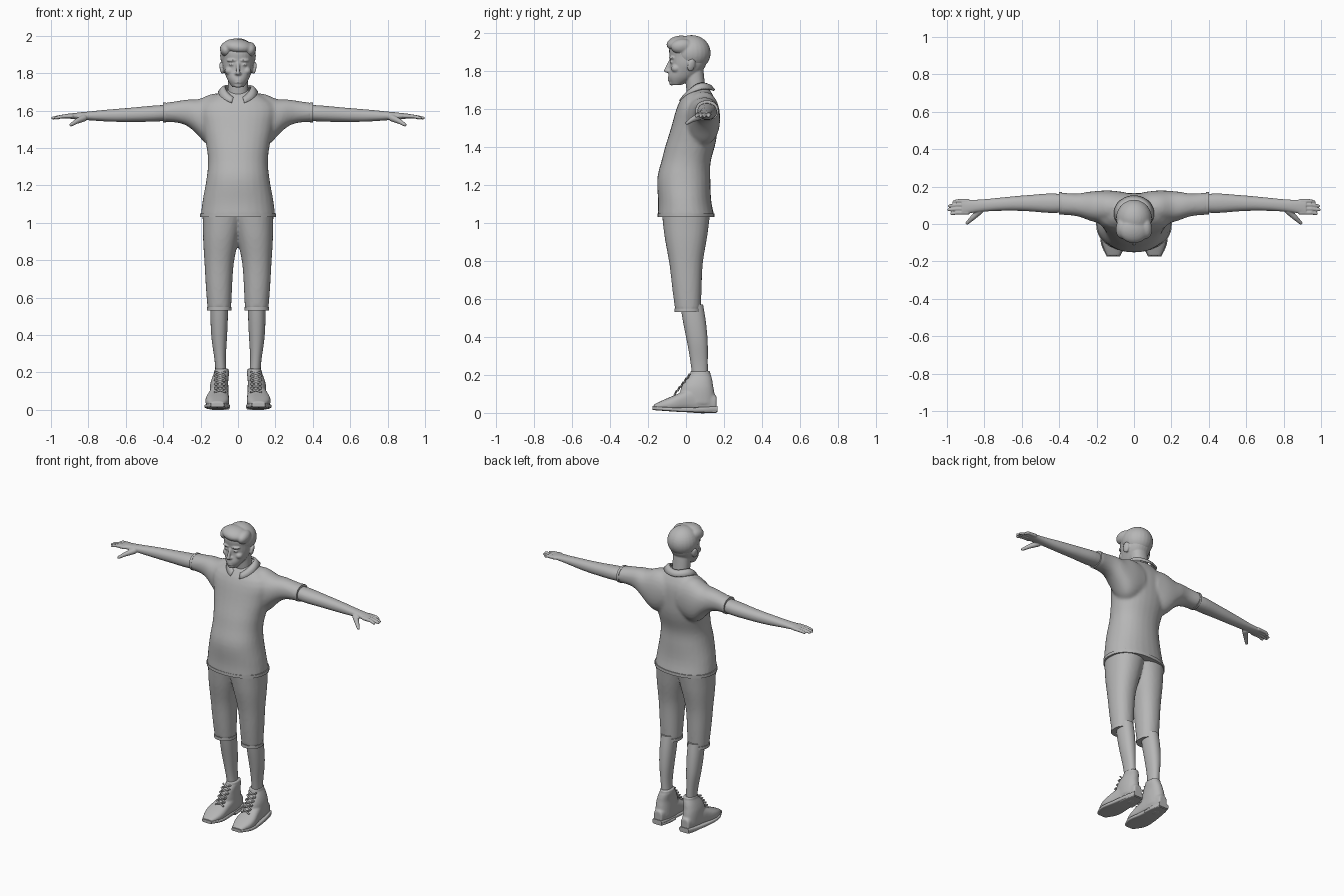
import bpy, bmesh, math
from mathutils import Vector, Matrix, Euler

default_cube = bpy.data.objects.get("Cube")
if default_cube:
    bpy.data.objects.remove(default_cube, do_unlink=True)

grey = bpy.data.materials.new("plain_grey")
grey.use_nodes = True
grey.diffuse_color = (.47, .47, .47, 1)
grey.node_tree.nodes["Principled BSDF"].inputs["Base Color"].default_value = grey.diffuse_color


def along(values, t):
    """Smooth value at fraction t of an evenly spread list."""
    last = len(values) - 1
    if not last:
        return values[0]
    i = min(int(t * last), last - 1)
    t = t * last - i
    start, end = values[i], values[i + 1]
    leave = (end - values[max(i - 1, 0)]) / 2
    arrive = (values[min(i + 2, last)] - start) / 2
    rise = end - start
    return start + leave * t + (3 * rise - 2 * leave - arrive) * t**2 + (leave + arrive - 2 * rise) * t**3


def tube(bm, path, wide, deep, power=2.2, sides=28, steps=24):
    """Loft rings along a path, square to its main axis; wide and deep are half sizes."""
    path = [Vector(point) for point in path]
    span = path[-1] - path[0]
    axis = max(range(3), key=lambda k: abs(span[k]))
    across, upward = [k for k in range(3) if k != axis]
    rings = []
    for step in range(steps + 1):
        t = step / steps
        ring = []
        for i in range(sides):
            c, s = math.cos(math.tau * i / sides), math.sin(math.tau * i / sides)
            point = along(path, t).copy()
            point[across] += along(wide, t) * math.copysign(abs(c) ** (2 / power), c)
            point[upward] += along(deep, t) * math.copysign(abs(s) ** (2 / power), s)
            ring.append(bm.verts.new(point))
        rings.append(ring)
    for low, high in zip(rings, rings[1:]):
        for i in range(sides):
            bm.faces.new((low[i - 1], low[i], high[i], high[i - 1]))
    bm.faces.new(rings[0])
    bm.faces.new(rings[-1])


def ball(bm, place, radii, turn=(0, 0, 0)):
    matrix = Matrix.LocRotScale(Vector(place), Euler(turn), Vector(radii))
    bmesh.ops.create_uvsphere(bm, u_segments=24, v_segments=16, radius=1, matrix=matrix)


def limb(bm, start, end, start_radius, end_radius):
    """Tapered rod with round ends."""
    start, end = Vector(start), Vector(end)
    turn = (end - start).to_track_quat("Z", "Y").to_matrix().to_4x4()
    bmesh.ops.create_cone(bm, cap_ends=True, segments=16, radius1=start_radius, radius2=end_radius,
                          depth=(end - start).length, matrix=Matrix.Translation((start + end) / 2) @ turn)
    ball(bm, start, [start_radius] * 3)
    ball(bm, end, [end_radius] * 3)


def finish(name, bm, mirror=False, voxel=None, relax=3):
    """Make the object; optionally mirror it and fuse its pieces into one skin."""
    bmesh.ops.recalc_face_normals(bm, faces=bm.faces)
    mesh = bpy.data.meshes.new(name)
    bm.to_mesh(mesh)
    bm.free()
    mesh.materials.append(grey)
    mesh.shade_smooth()
    mesh.set_sharp_from_angle(angle=math.radians(45))
    obj = bpy.data.objects.new(name, mesh)
    bpy.context.collection.objects.link(obj)
    if mirror:
        obj.modifiers.new("mirror", "MIRROR").use_mirror_merge = False
    if voxel:
        fuse = obj.modifiers.new("fuse", "REMESH")
        fuse.mode, fuse.voxel_size, fuse.use_smooth_shade = "VOXEL", voxel, True
        soften = obj.modifiers.new("soften", "SMOOTH")
        soften.factor, soften.iterations = .5, relax
    return obj


# Shirt: torso and both sleeves
bm = bmesh.new()
tube(bm, [(0, 0, 1.03), (0, -.01, 1.26), (0, .04, 1.48), (0, .07, 1.71)],
     wide=(.2, .19, .17, .16, .17, .19, .2, .07), deep=(.15, .14, .14, .13, .13, .12, .1, .05))
for side in (1, -1):
    tube(bm, [(side * .05, .09, 1.56), (side * .17, .09, 1.55), (side * .28, .1, 1.59), (side * .4, .11, 1.59)],
         wide=(.08, .09, .08, .06, .06), deep=(.12, .14, .09, .06, .05))
finish("shirt", bm, voxel=.01, relax=5)

# Stitched edges on the shirt, sleeves and shorts
bm = bmesh.new()
tube(bm, [(0, 0, 1.03), (0, 0, 1.05)], wide=[.203], deep=[.15], steps=1)
finish("shirt_hem", bm)
bm = bmesh.new()
tube(bm, [(.385, .11, 1.59), (.4, .11, 1.59)], wide=[.06], deep=[.053], steps=1)
finish("sleeve_cuffs", bm, mirror=True)
bm = bmesh.new()
tube(bm, [(.1, .01, .53), (.1, .01, .55)], wide=[.066], deep=[.07], steps=1)
finish("shorts_cuffs", bm, mirror=True)

# Folded collar, open at the front
bm = bmesh.new()
strips = []
for radius, height in ((.07, 1.7), (.085, 1.695), (.108, 1.67)):
    strip = []
    for i in range(37):
        angle = math.radians(i * 9 - 72)
        c, s = math.cos(angle), math.sin(angle)
        strip.append(bm.verts.new((radius * c, .056 + .9 * radius * s, height + .03 * (s + c * c))))
    strips.append(strip)
for upper, lower in zip(strips, strips[1:]):
    for i in range(len(upper) - 1):
        bm.faces.new((upper[i], upper[i + 1], lower[i + 1], lower[i]))
collar = finish("collar", bm)
collar.modifiers.new("thickness", "SOLIDIFY").thickness = .01

# Shorts
bm = bmesh.new()
tube(bm, [(.1, .01, .54), (.1, 0, .8), (.075, 0, 1.06)],
     wide=(.063, .07, .08, .1, .115), deep=(.067, .077, .09, .115, .128))
finish("shorts", bm, mirror=True, voxel=.01)

# Lower legs
bm = bmesh.new()
tube(bm, [(.09, .075, .18), (.1, .06, .37), (.1, .03, .57)],
     wide=(.03, .03, .04, .046, .045), deep=(.04, .045, .054, .06, .06))
finish("lower_legs", bm, mirror=True)

# Shoes: foot, ankle shaft and padded rim
bm = bmesh.new()
tube(bm, [(.11, -.17, .03), (.11, -.06, .05), (.1, .05, .07), (.1, .16, .05)],
     wide=(.035, .063, .056, .046, .03), deep=(.014, .036, .056, .07, .04), power=2.6)
tube(bm, [(.1, .06, .05), (.1, .06, .14), (.087, .075, .2)],
     wide=(.05, .05, .045, .04), deep=(.095, .09, .075, .056))
tube(bm, [(.087, .075, .2), (.087, .075, .22)], wide=[.038], deep=[.053])
finish("shoes", bm, mirror=True, voxel=.006)

# Shoe soles with heel blocks
bm = bmesh.new()
tube(bm, [(.11, -.175, .025), (.11, 0, .016), (.1, .165, .02)],
     wide=(.035, .067, .06, .05, .035), deep=(.01, .015), power=5)
tube(bm, [(.1, .04, .01), (.1, .16, .01)], wide=(.055, .05, .035), deep=[.01], power=5)
finish("soles", bm, mirror=True)

# Crossed laces
bm = bmesh.new()
for i in range(5):
    low = Vector((.096, .017 * i - .055, .022 * i + .105))
    for side in (1, -1):
        reach = Vector((side * .028, .005, .01))
        limb(bm, low - reach, low + reach, .005, .005)
finish("laces", bm, mirror=True)

# Arms and hands
bm = bmesh.new()
tube(bm, [(.34, .11, 1.59), (.63, .11, 1.575), (.92, .09, 1.57)],
     wide=(.042, .052, .043, .036, .033, .04), deep=(.04, .043, .038, .032, .021, .012))
for i in range(4):
    y, tip = .06 + .021 * i, .992 - .01 * (i - 1.3) ** 2
    knuckle = (.945, y, 1.568)
    limb(bm, (.89, y, 1.57), knuckle, .011, .01)
    limb(bm, knuckle, (tip, y - .005, 1.56), .01, .008)
thumb_joint = (.862, .034, 1.543)
limb(bm, (.825, .07, 1.56), thumb_joint, .019, .014)
limb(bm, thumb_joint, (.892, .005, 1.524), .014, .009)
finish("arms", bm, mirror=True, voxel=.004, relax=2)

# Head: neck, skull, nose, lips, chin, brows, eyes, cheeks and ears
bm = bmesh.new()
tube(bm, [(0, .06, 1.62), (0, .04, 1.82)], wide=[.055], deep=[.05])
tube(bm, [(0, -.05, 1.725), (0, .005, 1.81), (0, .015, 1.89), (0, .015, 1.975)],
     wide=(.03, .06, .08, .084, .083, .03), deep=(.027, .077, .093, .1, .1, .04))
limb(bm, (0, -.084, 1.85), (0, -.105, 1.8), .008, .011)
ball(bm, (0, -.09, 1.797), (.019, .014, .01))
for z in (1.762, 1.75):
    ball(bm, (0, -.084, z), (.021, .012, .006))
ball(bm, (0, -.074, 1.735), (.023, .015, .013))
for side in (1, -1):
    ball(bm, (side * .035, -.073, 1.868), (.028, .017, .007), (0, 0, side * .3))
    ball(bm, (side * .033, -.07, 1.846), (.016, .016, .008), (0, 0, side * .3))
    ball(bm, (side * .046, -.052, 1.812), (.024, .026, .022))
    ball(bm, (side * .087, .028, 1.828), (.01, .021, .034), (-.2, side * .2, side * .3))
finish("head", bm, voxel=.005, relax=2)

# Hair: cap, swept fringe and fuller sides
bm = bmesh.new()
ball(bm, (0, .03, 1.893), (.096, .1, .094))
ball(bm, (0, -.035, 1.943), (.08, .068, .04), (.15, .12, 0))
for side in (1, -1):
    ball(bm, (side * .06, -.02, 1.927), (.036, .06, .04), (.1, side * .3, side * .15))
finish("hair", bm, voxel=.006)
